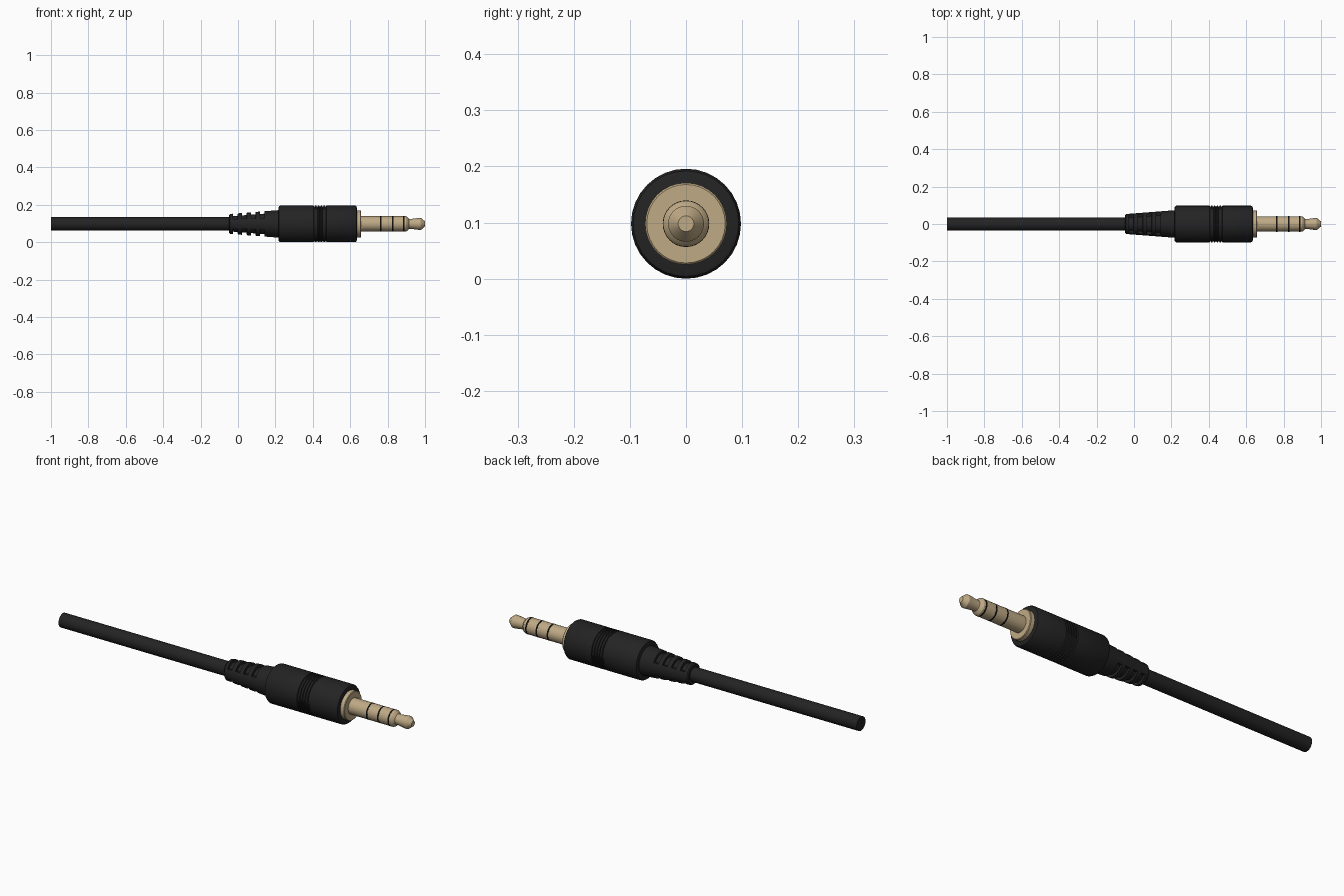
import bpy, bmesh, math

if "Cube" in bpy.data.objects:
    bpy.data.objects.remove(bpy.data.objects["Cube"])

AXIS_Z = 0.098


def material(name, rgb):
    m = bpy.data.materials.new(name)
    m.diffuse_color = (*rgb, 1)
    m.use_nodes = True
    m.node_tree.nodes["Principled BSDF"].inputs["Base Color"].default_value = m.diffuse_color
    return m


black = material("black rubber", (0.017, 0.017, 0.017))
gold = material("pale gold", (0.52, 0.40, 0.235))
ring_black = material("insulator black", (0.005, 0.005, 0.005))


def lathe(name, profile, mat, segs=32, radius_rule=None):
    """Revolve (x, radius) points about the plug axis, capping both ends."""
    bm = bmesh.new()
    rings = []
    for i, (x, r) in enumerate(profile):
        ring = []
        for k in range(segs):
            a = 2 * math.pi * k / segs
            rr = radius_rule(i, a, r) if radius_rule else r
            ring.append(bm.verts.new((x, rr * math.cos(a), AXIS_Z + rr * math.sin(a))))
        rings.append(ring)
    for p, q in zip(rings, rings[1:]):
        for k in range(segs):
            n = (k + 1) % segs
            bm.faces.new((p[k], p[n], q[n], q[k]))
    bm.faces.new(rings[0])
    bm.faces.new(rings[-1])
    bmesh.ops.recalc_face_normals(bm, faces=bm.faces)
    me = bpy.data.meshes.new(name)
    bm.to_mesh(me)
    bm.free()
    me.materials.append(mat)
    ob = bpy.data.objects.new(name, me)
    bpy.context.collection.objects.link(ob)
    bpy.ops.object.select_all(action='DESELECT')
    ob.select_set(True)
    bpy.context.view_layer.objects.active = ob
    bpy.ops.object.shade_smooth_by_angle(angle=math.radians(30))
    return ob


# Cable
lathe("cable", [(-1, 0.036), (-0.03, 0.036)], black)


# Tapered strain relief with slots above and below
def taper(x):
    return 0.053 + (x + 0.047) / 0.27 * 0.021


relief = [(-0.047, 0.048), (-0.042, 0.053)]
slot_rows = set()
for s in range(4):
    x0 = -0.027 + s * 0.048
    for j, x in enumerate((x0, x0 + 0.001, x0 + 0.025, x0 + 0.026)):
        if j in (1, 2):
            slot_rows.add(len(relief))
        relief.append((x, taper(x)))
relief.append((0.223, taper(0.223)))


def slot_depth(i, a, r):
    return r - 0.013 if i in slot_rows and abs(math.sin(a)) > 0.55 else r


lathe("strain_relief", relief, black, 64, slot_depth)

# Grip body with rounded ends and a band of fine grooves
R = 0.098
body = [(0.217, 0.088), (0.219, 0.094), (0.226, R)]
for g in range(5):
    x = 0.404 + g * 0.015
    body += [(x, R), (x + 0.002, R - 0.005), (x + 0.007, R - 0.005), (x + 0.009, R)]
body += [(0.626, R), (0.633, 0.094), (0.635, 0.088)]
lathe("grip_body", body, black)

# Metal collar
lathe("collar", [(0.63, 0.073), (0.655, 0.073), (0.658, 0.070)], gold)

# Contact sleeves separated by insulating rings
P = 0.041
ring_x = (0.763, 0.827, 0.886)
starts = [0.65] + [x + 0.004 for x in ring_x[:2]]
for n, (a, b) in enumerate(zip(starts, ring_x)):
    lathe(f"contact_sleeve_{n + 1}", [(a, P), (b - 0.004, P)], gold)
for n, x in enumerate(ring_x):
    lathe(f"insulator_ring_{n + 1}", [(x - 0.004, P + 0.0005), (x + 0.004, P + 0.0005)], ring_black)

# Tip: shoulder, narrow neck, flared head and blunt cone
lathe("plug_tip", [(0.89, P), (0.899, P), (0.907, 0.036), (0.914, 0.027), (0.922, 0.026),
                   (0.968, 0.032), (0.977, 0.032), (0.982, 0.029), (0.997, 0.016), (1.0, 0.014)], gold)
